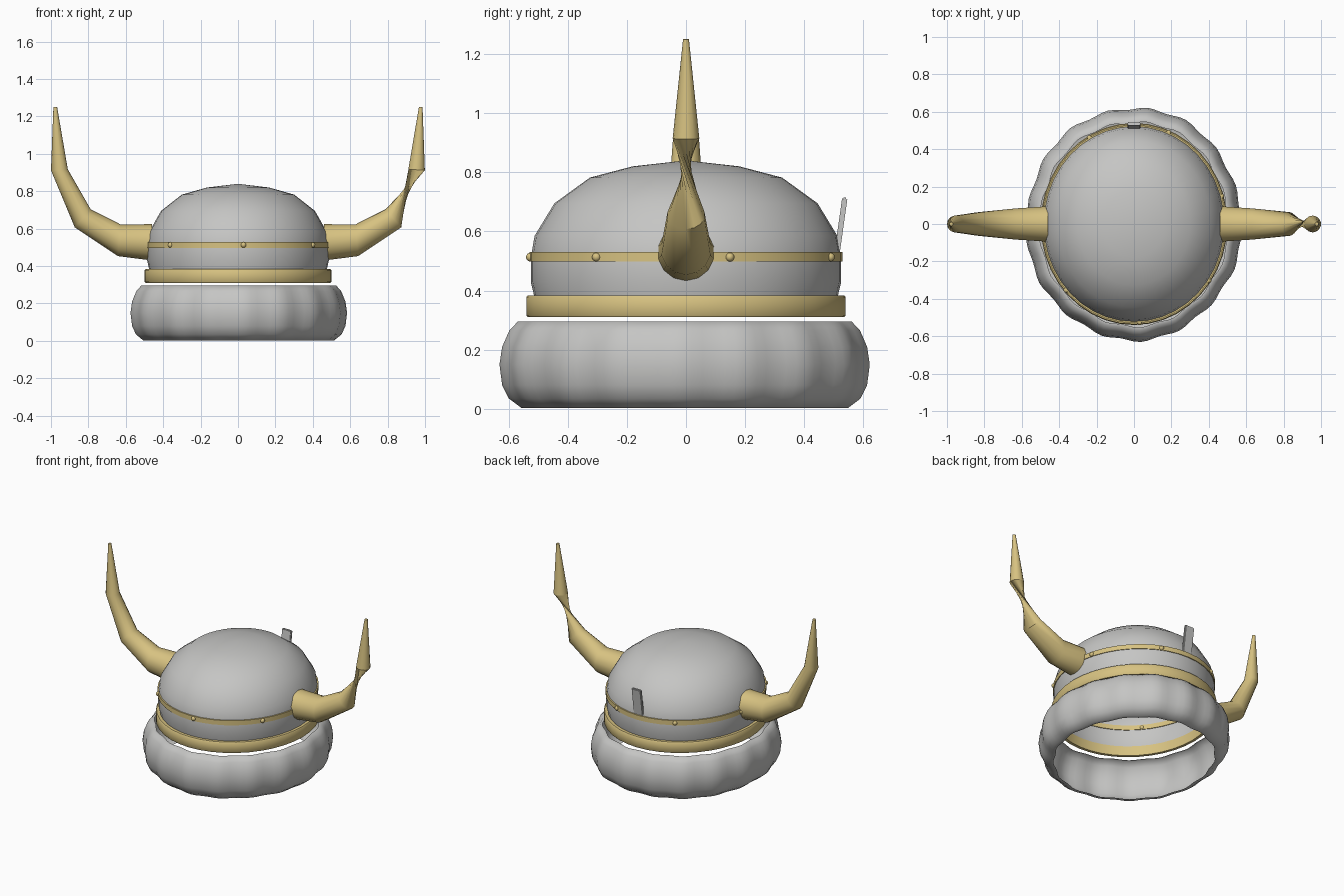
import bpy, bmesh, math
from mathutils import Vector, Matrix

cube = bpy.data.objects.get("Cube")
if cube:
    bpy.data.objects.remove(cube, do_unlink=True)


def material(name, rgb):
    m = bpy.data.materials.new(name)
    m.use_nodes = True
    m.diffuse_color = (*rgb, 1)
    m.node_tree.nodes["Principled BSDF"].inputs["Base Color"].default_value = (*rgb, 1)
    return m


STEEL = material("steel_grey", (0.56, 0.56, 0.55))
GOLD = material("horn_gold", (0.68, 0.54, 0.22))
OVAL = 0.925  # width of the helmet relative to its depth


def finish(name, bm, mat, angle=40):
    bmesh.ops.recalc_face_normals(bm, faces=bm.faces)
    mesh = bpy.data.meshes.new(name)
    bm.to_mesh(mesh)
    bm.free()
    mesh.materials.append(mat)
    ob = bpy.data.objects.new(name, mesh)
    bpy.context.collection.objects.link(ob)
    bpy.ops.object.select_all(action='DESELECT')
    ob.select_set(True)
    bpy.context.view_layer.objects.active = ob
    bpy.ops.object.shade_smooth_by_angle(angle=math.radians(angle))
    return ob


def bridge(bm, rings, closed=False):
    pairs = list(zip(rings, rings[1:]))
    if closed:
        pairs.append((rings[-1], rings[0]))
    for a, b in pairs:
        n = len(a)
        for i in range(n):
            j = (i + 1) % n
            bm.faces.new((a[i], a[j], b[j], b[i]))


def lathe(name, profile, mat, segments=40, closed=False, ripple=None, angle=40):
    """Spin an (r, z) profile into an oval shell."""
    bm = bmesh.new()
    rings = []
    for r, z in profile:
        ring = []
        for i in range(segments):
            a = math.tau * i / segments
            k = r * (ripple(a) if ripple else 1)
            ring.append(bm.verts.new((OVAL * k * math.sin(a), -k * math.cos(a), z)))
        rings.append(ring)
    bridge(bm, rings, closed)
    bmesh.ops.remove_doubles(bm, verts=bm.verts, dist=0.0005)
    return finish(name, bm, mat, angle)


# Domed cap, open underneath
lathe("dome", [(0.512, 0.375), (0.525, 0.43), (0.525, 0.51), (0.512, 0.585),
               (0.445, 0.695), (0.325, 0.782), (0.18, 0.82), (0, 0.84)], STEEL, angle=60)

# Wide brim band and narrow studded band
lathe("brim_band", [(0.515, 0.31), (0.535, 0.31), (0.54, 0.316), (0.54, 0.378),
                    (0.535, 0.384), (0.515, 0.384)], GOLD, closed=True)
lathe("stud_band", [(0.52, 0.498), (0.53, 0.498), (0.53, 0.53), (0.52, 0.53)],
      GOLD, closed=True)

# Seven round studs
bm = bmesh.new()
for k in range(7):
    a = math.radians(3.5) + math.tau * k / 7
    spot = Vector((OVAL * 0.527 * math.sin(a), -0.527 * math.cos(a), 0.513))
    bmesh.ops.create_uvsphere(bm, u_segments=10, v_segments=8, radius=0.015,
                              matrix=Matrix.Translation(spot))
finish("studs", bm, GOLD, 60)


# Fluffy trim: a bulging, rippled shell
def ripple(a):
    return 1 + 0.011 * math.sin(17 * a + 0.5) + 0.007 * math.sin(5 * a + 1)


trim = [(0.525, 0.003), (0.548, 0.003), (0.59, 0.035), (0.612, 0.08), (0.621, 0.15),
        (0.612, 0.21), (0.588, 0.265), (0.56, 0.295), (0.545, 0.295)]
lathe("fur_trim", trim, STEEL, segments=102, ripple=ripple, angle=70)


# Horns: tapering rings along a bent path; the left one is twisted
def horn(name, side, twist):
    path = [(0.46, 0.527, 0.097, 0), (0.635, 0.538, 0.085, 5), (0.83, 0.655, 0.064, 42),
            (0.955, 0.915, 0.045, 86), (0.977, 1.25, 0.01, 88)]
    bm = bmesh.new()
    rings = []
    for k, (x, z, r, tilt) in enumerate(path):
        t = math.radians(tilt)
        turn = twist if k > 2 else 0
        ring = []
        for i in range(14):
            a = math.tau * i / 14 + turn
            up = r * math.cos(a)
            ring.append(bm.verts.new((side * (x - up * math.sin(t)), r * math.sin(a),
                                      z + up * math.cos(t))))
        rings.append(ring)
    bridge(bm, rings)
    bm.faces.new(rings[0])
    bm.faces.new(rings[-1])
    finish(name, bm, GOLD, 50)


horn("right_horn", -1, 0)
horn("left_horn", 1, math.radians(168))

# Upright tab at the back, leaning outwards
bm = bmesh.new()
bmesh.ops.create_cube(bm, size=1)
bmesh.ops.scale(bm, vec=(0.072, 0.018, 0.205), verts=bm.verts)
bmesh.ops.bevel(bm, geom=bm.edges[:], offset=0.005, segments=2, affect='EDGES')
bmesh.ops.rotate(bm, cent=(0, 0, 0), matrix=Matrix.Rotation(math.radians(-8), 3, 'X'),
                 verts=bm.verts)
bmesh.ops.translate(bm, vec=(0, 0.523, 0.613), verts=bm.verts)
finish("back_tab", bm, STEEL)
